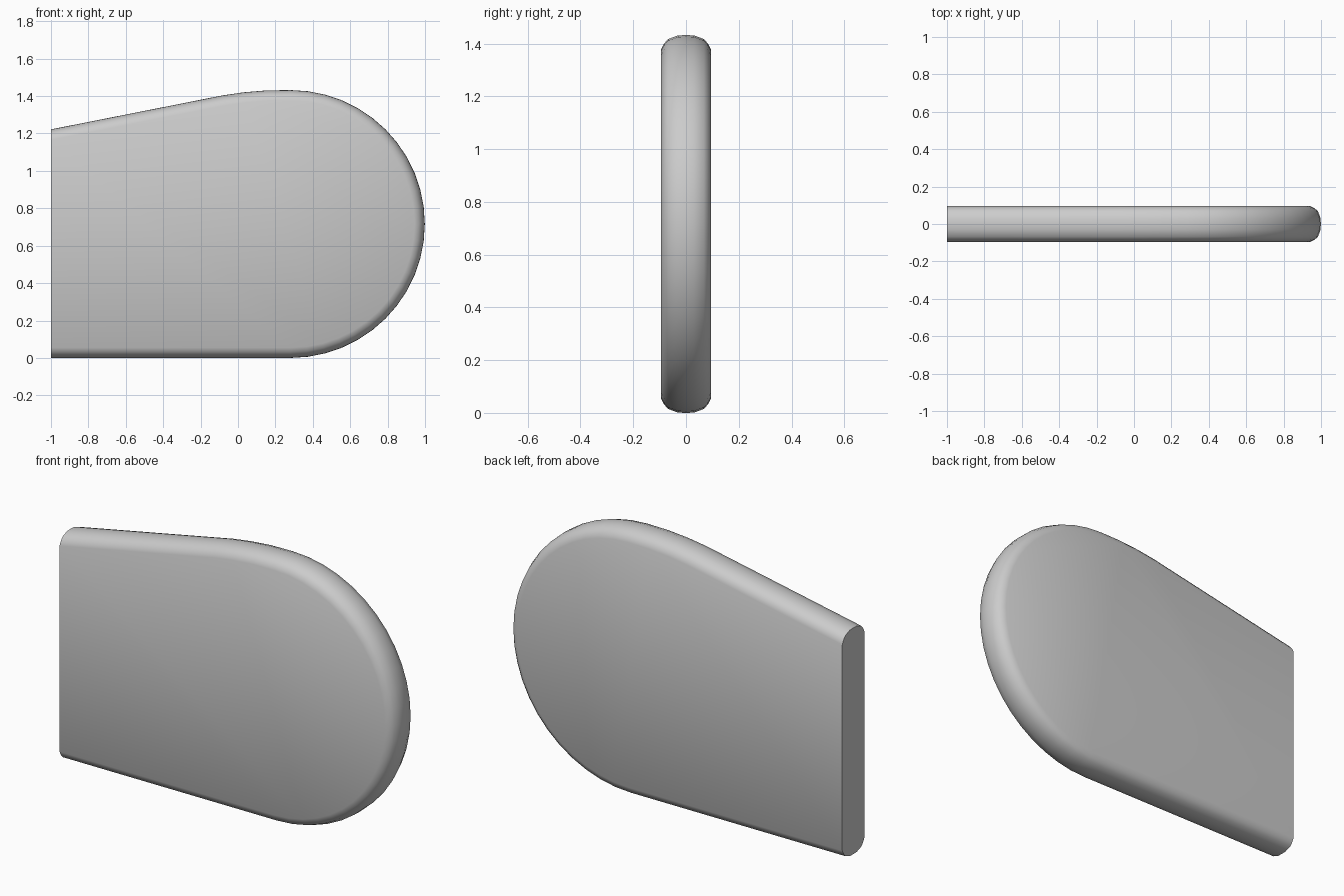
import bpy, bmesh, math
from mathutils import Vector

if "Cube" in bpy.data.objects:
    bpy.data.objects.remove(bpy.data.objects["Cube"])

# Side outline (x, z): flat base, round nose, sloping top
R, CX = 0.716, 0.28
outline = [Vector((-1, 0))]
for i in range(25):
    a = math.radians(-90 + 180 * i / 24)
    outline.append(Vector((CX + R * math.cos(a) * 1.004, R + R * math.sin(a))))
outline += [Vector(p) for p in ((0.15, 1.43), (0.03, 1.42), (-0.08, 1.404), (-1, 1.222))]
n = len(outline)

# Edge rounding (y, inset from outline)
half = [(0.095, 0.055), (0.083, 0.032), (0.068, 0.015), (0.03, 0.001)]
section = [(-y, d) for y, d in half] + [(0, 0)] + half[::-1]


def inset(i, d):
    """Move outline point i inward by d, keeping the cut end flat."""
    p = outline[i]
    if i == 0:
        return p + Vector((0, d))
    if i == n - 1:
        return p - Vector((0, d * 1.02))
    t = (outline[i + 1] - p).normalized() + (p - outline[i - 1]).normalized()
    t.normalize()
    return p + Vector((-t.y, t.x)) * d


# Rounded plate, lofted across its thickness
bm = bmesh.new()
rings = []
for y, d in section:
    pts = [inset(i, d) for i in range(n)]
    rings.append([bm.verts.new((p.x, y, p.y)) for p in pts])
for a, b in zip(rings, rings[1:]):
    for i in range(n - 1):
        bm.faces.new((a[i], a[i + 1], b[i + 1], b[i]))

# Broad sides and flat cut end
bm.faces.new(rings[0])
bm.faces.new(rings[-1][::-1])
bm.faces.new([r[0] for r in rings] + [r[-1] for r in rings[::-1]])
bmesh.ops.recalc_face_normals(bm, faces=bm.faces)

mesh = bpy.data.meshes.new("rounded_plate")
bm.to_mesh(mesh)
bm.free()
plate = bpy.data.objects.new("rounded_plate", mesh)
bpy.context.collection.objects.link(plate)
bpy.context.view_layer.objects.active = plate
plate.select_set(True)
bpy.ops.object.shade_smooth_by_angle(angle=math.radians(35))
